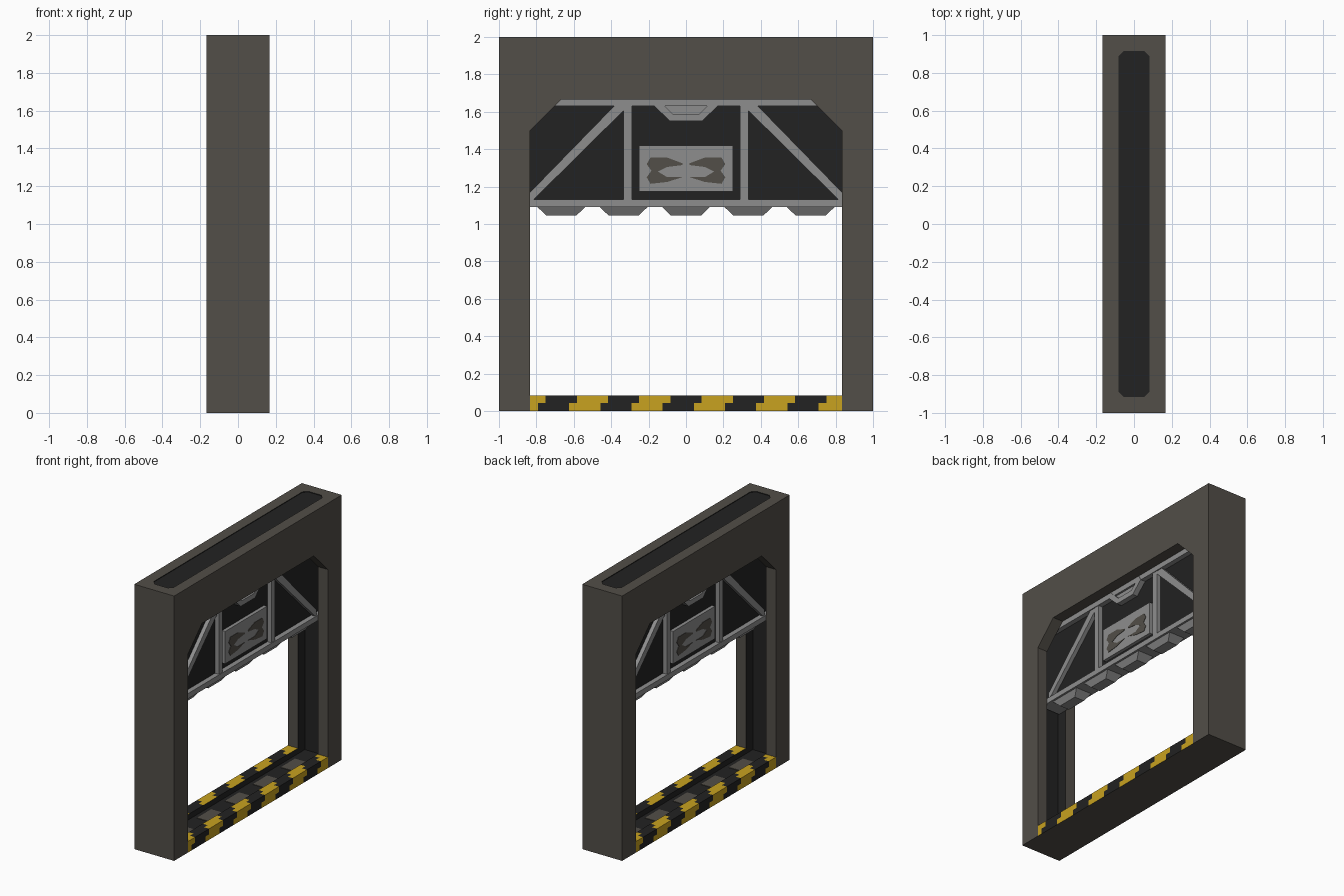
import bpy, bmesh, math
from mathutils import Vector

if "Cube" in bpy.data.objects:
    bpy.data.objects.remove(bpy.data.objects["Cube"])

U = 1 / 24  # design grid


def material(name, rgb):
    m = bpy.data.materials.new(name)
    m.diffuse_color = (*rgb, 1)
    m.use_nodes = True
    m.node_tree.nodes["Principled BSDF"].inputs["Base Color"].default_value = m.diffuse_color
    return m


FRAME = material("warm_grey", (0.085, 0.077, 0.065))
BLACK = material("near_black", (0.016, 0.016, 0.016))
STEEL = material("light_grey", (0.27, 0.27, 0.27))
YELLOW = material("hazard_yellow", (0.58, 0.36, 0.014))


def finish(name, bm, mats):
    bmesh.ops.recalc_face_normals(bm, faces=bm.faces[:])
    me = bpy.data.meshes.new(name)
    bm.to_mesh(me)
    bm.free()
    ob = bpy.data.objects.new(name, me)
    bpy.context.collection.objects.link(ob)
    for m in mats:
        me.materials.append(m)
    return ob


def loft(name, rings, mats, index=0):
    """Closed solid between two matching outlines."""
    bm = bmesh.new()
    a, b = [[bm.verts.new(p) for p in r] for r in rings]
    n = len(a)
    bm.faces.new(a)
    bm.faces.new(b[::-1])
    for i in range(n):
        bm.faces.new((a[i], b[i], b[(i + 1) % n], a[(i + 1) % n]))
    for f in bm.faces:
        f.material_index = index
    return finish(name, bm, mats)


def prism(name, yz, x0, x1, mat):
    return loft(name, [[(x, y, z) for y, z in yz] for x in (x0, x1)], [mat])


def rect(y0, y1, z0, z1):
    return [(y0, z0), (y1, z0), (y1, z1), (y0, z1)]


def cut(ob, cutter):
    mod = ob.modifiers.new("cut", "BOOLEAN")
    mod.operation = "DIFFERENCE"
    mod.solver = "EXACT"
    mod.object = cutter
    bpy.context.view_layer.objects.active = ob
    bpy.ops.object.modifier_apply(modifier="cut")
    bpy.data.objects.remove(cutter)


# Doorway frame: arch with chamfered inner corners
W = 20 * U
arch = [(-1, 0), (-W, 0), (-W, 1.5), (-W + 4 * U, 40 * U), (W - 4 * U, 40 * U),
        (W, 1.5), (W, 0), (1, 0), (1, 2), (-1, 2)]
frame = prism("door_frame", arch, -4 * U, 4 * U, FRAME)
frame.data.materials.append(BLACK)

# Door slot inside posts and lintel, black inside
S = 2 * U
slot = rect(-22 * U, 22 * U, U, 1.72)
cut(frame, loft("slot_cutter", [[(x, y, z) for y, z in slot] for x in (-S, S)],
                [FRAME, BLACK], 1))
# Shallow black inset along the top
c, e = 0.03, 22 * U
inset = [(-S, -e + c), (-S + c, -e), (S - c, -e), (S, -e + c),
         (S, e - c), (S - c, e), (-S + c, e), (-S, e - c)]
cut(frame, loft("top_cutter", [[(x, y, z) for x, y in inset] for z in (1.995, 2.1)],
                [FRAME, BLACK], 1))

# Threshold: two striped kerbs with a black channel between
for s, side in ((1, "right"), (-1, "left")):
    bm = bmesh.new()
    bmesh.ops.create_cube(bm, size=1)
    for v in bm.verts:
        v.co = Vector((s * 3 * U + v.co.x * 2 * U, v.co.y * 2 * W, U + v.co.z * 2 * U))
    planes = [((0, -W + i * U, 0), (0, 1, 0)) for i in range(1, 40)]
    planes += [((0, 0, U), (0, 0, 1)), ((s * 3 * U, 0, 0), (1, 0, 0))]
    for co, no in planes:
        bmesh.ops.bisect_plane(bm, geom=bm.verts[:] + bm.edges[:] + bm.faces[:],
                               plane_co=co, plane_no=no)
    bm.normal_update()
    for f in bm.faces:
        p = f.calc_center_median()
        step = (p.z > U) + (f.normal.z > 0.5 and abs(p.x) < 3 * U)
        band = math.floor((p.y * s + W - U - step * U) / (4 * U))
        f.material_index = 0 if band % 2 == 0 else 1
        if f.normal.z < -0.5:
            f.material_index = 2
        elif f.normal.x * s < -0.5:
            f.material_index = 0
    finish(side + "_striped_kerb", bm, [BLACK, YELLOW, FRAME])

floor = prism("channel_floor", rect(-W, W, 0, U), -S, S, BLACK)
floor.data.materials.append(FRAME)
for f in floor.data.polygons:
    if f.normal.z < -0.5:
        f.material_index = 1

# Raised door: thin black panel with steel rails
D = 0.08
prism("door_panel", rect(-0.9, 0.9, 1.1, 1.70), -0.042, 0.042, BLACK)
prism("door_bottom_rail", rect(-0.9, 0.9, 1.09, 1.13), -D, D, STEEL)
prism("door_top_rail", rect(-0.9, 0.9, 1.63, 1.70), -D, D, STEEL)

# Tapered teeth under the door and matching floor plates
for i in range(-2, 3):
    y = i * 8 * U
    loft("door_tooth", [[(x, y - h, z), (x, y + h, z), (-x, y + h, z), (-x, y - h, z)]
                        for x, h, z in ((0.065, 0.127, 1.09), (0.04, 0.08, 1.045))], [STEEL])
    prism("floor_plate", rect(y - 0.085, y + 0.085, U, U + 0.004), -0.05, 0.05, FRAME)

# Details on both faces of the door
catch_rim = [(-0.17, 1.63), (-0.085, 1.55), (0.085, 1.55), (0.17, 1.63), (0.15, 1.665),
             (0.07, 1.588), (-0.07, 1.588), (-0.15, 1.665)]
catch_core = [(-0.15, 1.665), (-0.07, 1.588), (0.07, 1.588), (0.15, 1.665)]
brace = [(0.9, 1.06), (0.9, 1.11), (0.39, 1.63), (0.335, 1.63), (0.335, 1.615), (0.80, 1.13)]
brace = [(0.8333, 1.13), (0.8333, 1.17), (0.385, 1.63), (0.335, 1.63), (0.335, 1.605), (0.815, 1.13)]
patch = [(0.02, 1.325), (0.10, 1.355), (0.19, 1.355), (0.21, 1.32), (0.185, 1.285),
         (0.21, 1.25), (0.19, 1.215), (0.10, 1.225), (0.02, 1.25), (0.10, 1.25),
         (0.15, 1.28), (0.10, 1.305), (0.02, 1.315)]
for s in (1, -1):
    a = 0.042 * s
    prism("catch_rim", catch_rim, a, 0.083 * s, STEEL)
    prism("catch_core", catch_core, a, 0.065 * s, STEEL)
    prism("centre_plate", rect(-0.25, 0.25, 1.175, 1.42), a, 0.068 * s, STEEL)
    for m in (1, -1):
        prism("door_upright", rect(m * 0.29, m * 0.335, 1.13, 1.63), a, 0.075 * s, STEEL)
        prism("door_brace", [(m * y, z) for y, z in brace], a, 0.072 * s, STEEL)
        prism("worn_patch", [(m * y, z) for y, z in patch], 0.066 * s, 0.071 * s, FRAME)
